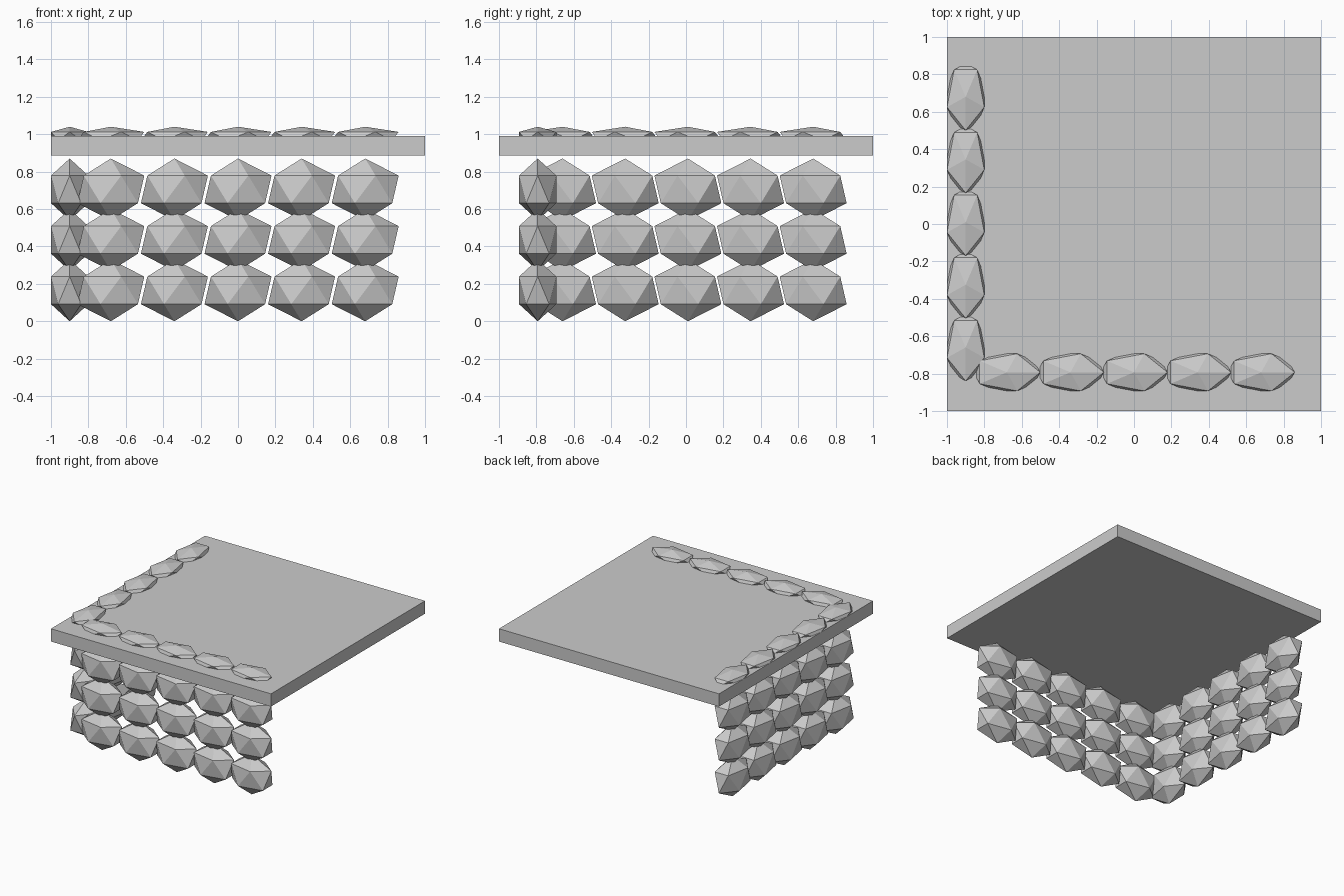
import bpy
from math import radians

# Remove the default cube
if "Cube" in bpy.data.objects:
    bpy.data.objects.remove(bpy.data.objects["Cube"], do_unlink=True)

# Single plain stone colour
stone_grey = bpy.data.materials.new("stone_grey")
stone_grey.use_nodes = True
GREY = (0.6, 0.6, 0.6, 1)
stone_grey.diffuse_color = GREY
stone_grey.node_tree.nodes["Principled BSDF"].inputs["Base Color"].default_value = GREY

HALF_LENGTH, HALF_WIDTH = 0.2, 0.117


def finish(name, size):
    """Name the active object, bake its size and colour it."""
    obj = bpy.context.object
    obj.name = name
    obj.scale = size
    bpy.ops.object.transform_apply(location=False, rotation=True, scale=True)
    obj.data.materials.append(stone_grey)
    return obj


def stone(name, location, half_height, turn=0):
    """Faceted boulder stretched along its row."""
    bpy.ops.mesh.primitive_ico_sphere_add(
        subdivisions=1, radius=1, location=location, rotation=(0, 0, radians(turn)))
    finish(name, (HALF_LENGTH, HALF_WIDTH, half_height))


# Flat slab
bpy.ops.mesh.primitive_cube_add(size=1, location=(0, 0, 0.9375))
finish("slab", (2, 2, 0.105))

# Three courses of wall stones, then a flattened course set into the slab
courses = [("wall", 0.165 + 0.27 * i, 0.165) for i in range(3)]
courses.append(("top", 0.99, 0.05))
for kind, z, half_height in courses:
    for step in range(-2, 3):
        stone(f"front_{kind}_stone", (0.34 * step, -0.793, z), half_height)
        stone(f"side_{kind}_stone", (-0.9, 0.01 + 0.335 * step, z), half_height, -90)
